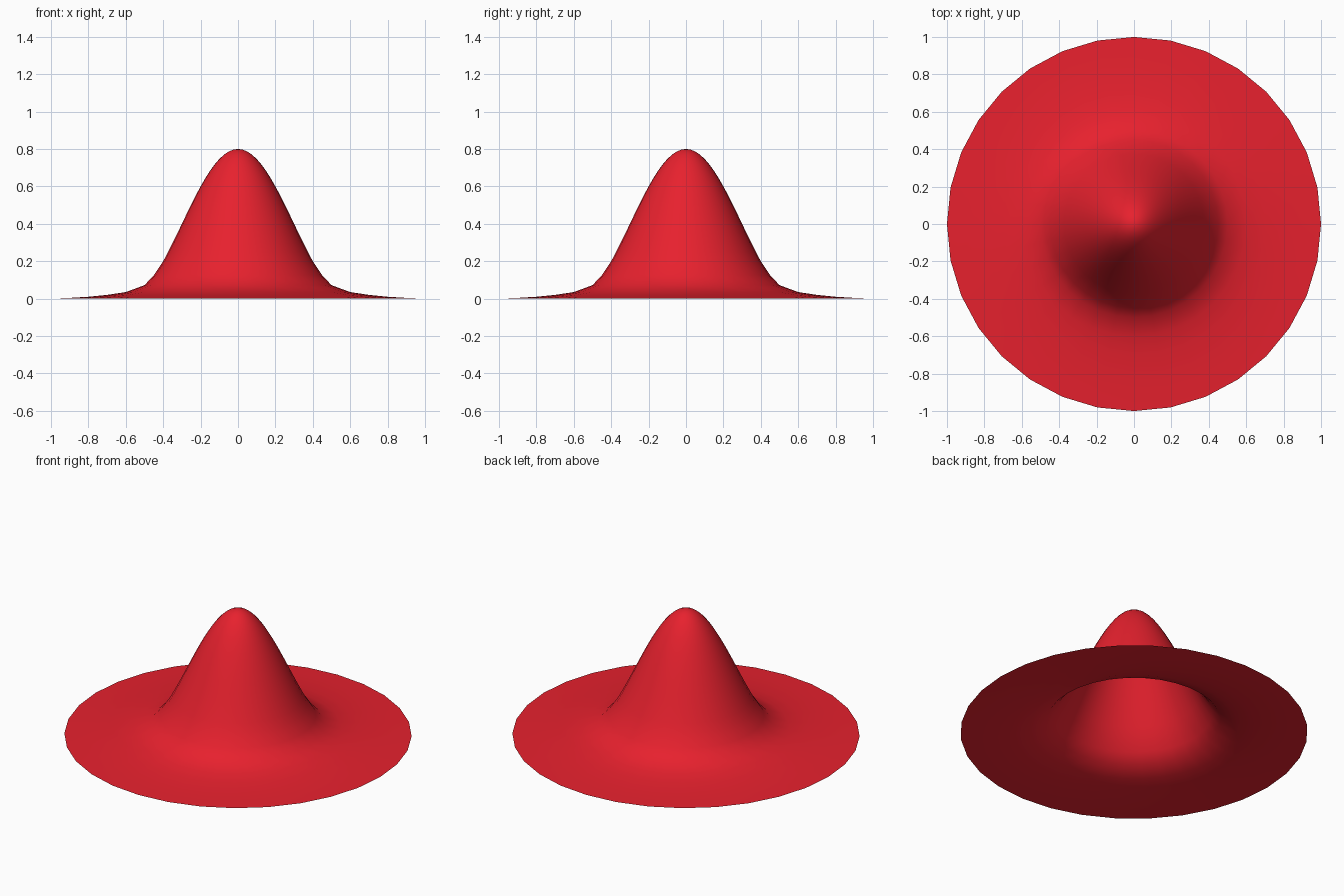
import bpy, bmesh, math

if "Cube" in bpy.data.objects:
    bpy.data.objects.remove(bpy.data.objects["Cube"])

SIDES = 32

# Bell-shaped crown flowing into a thin, gently flared brim
crown = [(r, 0.4 * (1 + math.cos(math.pi * r / 0.6)))
         for r in (0.025 * i for i in range(1, 17))]
brim = [(0.45, 0.125), (0.5, 0.072), (0.6, 0.035), (0.7, 0.02),
        (0.8, 0.01), (0.9, 0.004), (1.0, 0.0)]

# Revolve the profile into an open, single-skinned surface
bm = bmesh.new()
apex = bm.verts.new((0, 0, 0.8))
rings = []
for r, z in crown + brim:
    rings.append([bm.verts.new((r * math.cos(2 * math.pi * i / SIDES),
                                r * math.sin(2 * math.pi * i / SIDES), z))
                  for i in range(SIDES)])
for i in range(SIDES):
    j = (i + 1) % SIDES
    bm.faces.new((apex, rings[0][i], rings[0][j]))
    for a, b in zip(rings, rings[1:]):
        bm.faces.new((a[i], b[i], b[j], a[j]))
for f in bm.faces:
    f.smooth = True

mesh = bpy.data.meshes.new("hat")
bm.to_mesh(mesh)
bm.free()
hat = bpy.data.objects.new("hat", mesh)
bpy.context.collection.objects.link(hat)

# Red felt
red = bpy.data.materials.new("red")
red.diffuse_color = (0.8, 0.015, 0.027, 1)
red.use_nodes = True
red.node_tree.nodes["Principled BSDF"].inputs["Base Color"].default_value = red.diffuse_color
mesh.materials.append(red)
